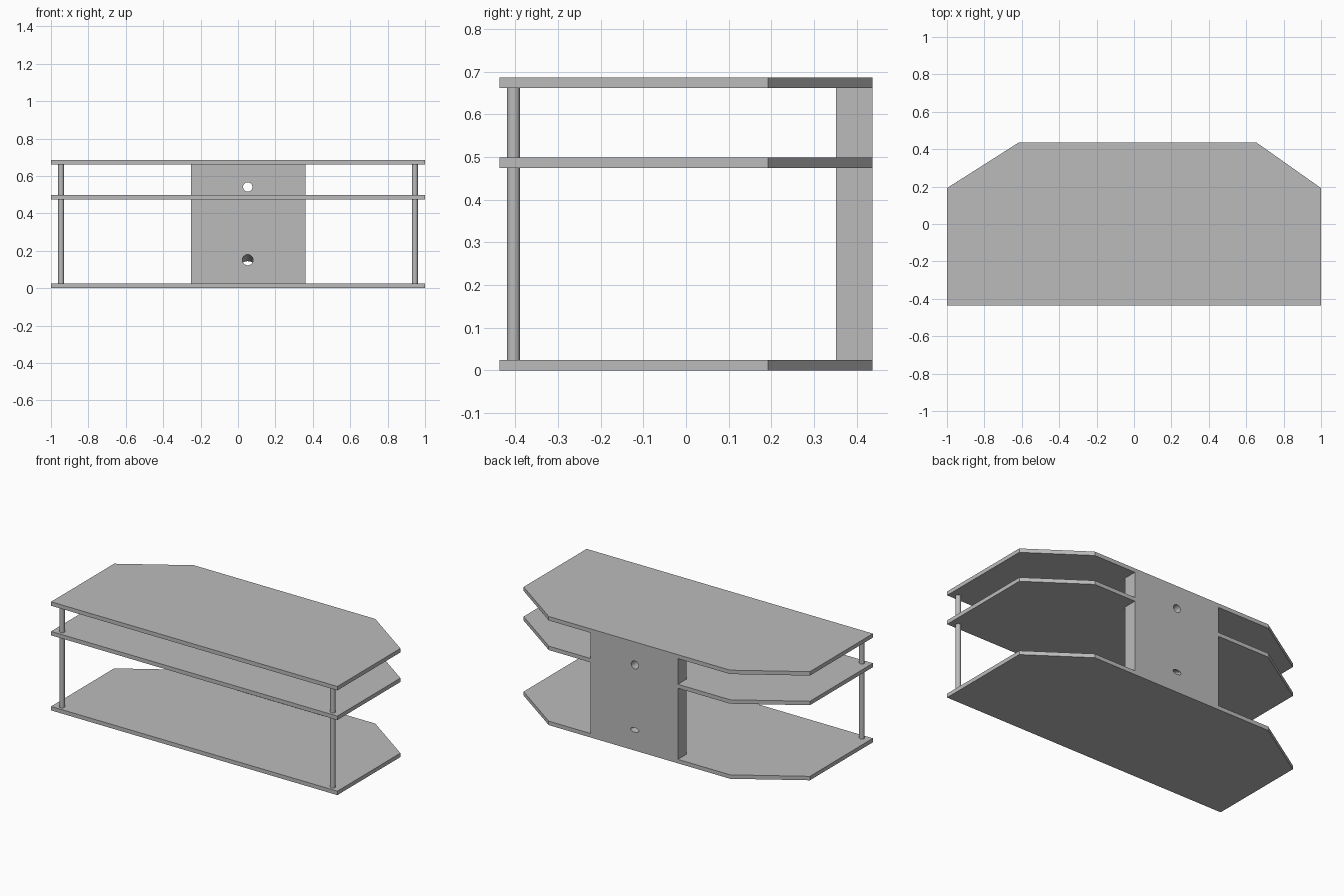
import bpy, bmesh
from math import cos, sin, tau

old = bpy.data.objects.get("Cube")
if old:
    bpy.data.objects.remove(old)

grey = bpy.data.materials.new("plain_grey")
grey.use_nodes = True
grey.diffuse_color = (0.5, 0.5, 0.5, 1)
grey.node_tree.nodes["Principled BSDF"].inputs["Base Color"].default_value = (0.5, 0.5, 0.5, 1)


def loft(name, lower, upper):
    """Closed solid between two matching rings of points."""
    bm = bmesh.new()
    a = [bm.verts.new(p) for p in lower]
    b = [bm.verts.new(p) for p in upper]
    bm.faces.new(a)
    bm.faces.new(b)
    for i in range(len(a)):
        j = (i + 1) % len(a)
        bm.faces.new((a[i], a[j], b[j], b[i]))
    bmesh.ops.recalc_face_normals(bm, faces=bm.faces)
    mesh = bpy.data.meshes.new(name)
    bm.to_mesh(mesh)
    bm.free()
    mesh.materials.append(grey)
    obj = bpy.data.objects.new(name, mesh)
    bpy.context.collection.objects.link(obj)
    return obj


def prism(name, outline, z0, z1):
    return loft(name, [(x, y, z0) for x, y in outline], [(x, y, z1) for x, y in outline])


def smooth(obj):
    bpy.ops.object.select_all(action='DESELECT')
    obj.select_set(True)
    bpy.context.view_layer.objects.active = obj
    bpy.ops.object.shade_smooth_by_angle()


BACK, PANEL_FRONT = 0.437, 0.351
T = 0.025
levels = {"bottom": 0.0, "middle": 0.474, "top": 0.661}

# Shelves with cut back corners
outline = [(-1, -BACK), (1, -BACK), (1, 0.192), (0.653, BACK), (-0.614, BACK), (-1, 0.192)]
for name, z in levels.items():
    prism(name + "_shelf", outline, z, z + T)

# Spaces between the shelves: back panel block and two front posts each
panel = [(-0.25, PANEL_FRONT), (0.36, PANEL_FRONT), (0.36, BACK), (-0.25, BACK)]
spaces = {"lower": (levels["bottom"] + T, levels["middle"]),
          "upper": (levels["middle"] + T, levels["top"])}
panels = {}
for name, (z0, z1) in spaces.items():
    panels[name] = prism(name + "_back_panel", panel, z0, z1)
    for side, x in (("left", 0.946), ("right", -0.946)):
        ring = [(x + 0.0155 * cos(tau * i / 32), -0.404 + 0.0155 * sin(tau * i / 32))
                for i in range(32)]
        smooth(prism(f"{name}_{side}_post", ring, z0, z1))


# Cable holes; the lower one narrows and slopes down towards the back
def cable_hole(name, target, radius, z_front, z_back, half_back):
    def ring(t):
        y = PANEL_FRONT + t * (BACK - PANEL_FRONT)
        z = z_front + t * (z_back - z_front)
        h = radius + t * (half_back - radius)
        return [(0.052 + radius * cos(tau * i / 32), y, z + h * sin(tau * i / 32))
                for i in range(32)]
    cutter = loft(name + "_cutter", ring(-0.2), ring(1.2))
    cutter.hide_render = True
    mod = target.modifiers.new(name, 'BOOLEAN')
    mod.operation = 'DIFFERENCE'
    mod.solver = 'EXACT'
    mod.object = cutter
    bpy.ops.object.select_all(action='DESELECT')
    bpy.context.view_layer.objects.active = target
    target.select_set(True)
    bpy.ops.object.modifier_apply(modifier=mod.name)
    bpy.data.objects.remove(cutter)
    smooth(target)


cable_hole("upper_cable_hole", panels["upper"], 0.025, 0.541, 0.541, 0.025)
cable_hole("lower_cable_hole", panels["lower"], 0.029, 0.151, 0.13, 0.014)
